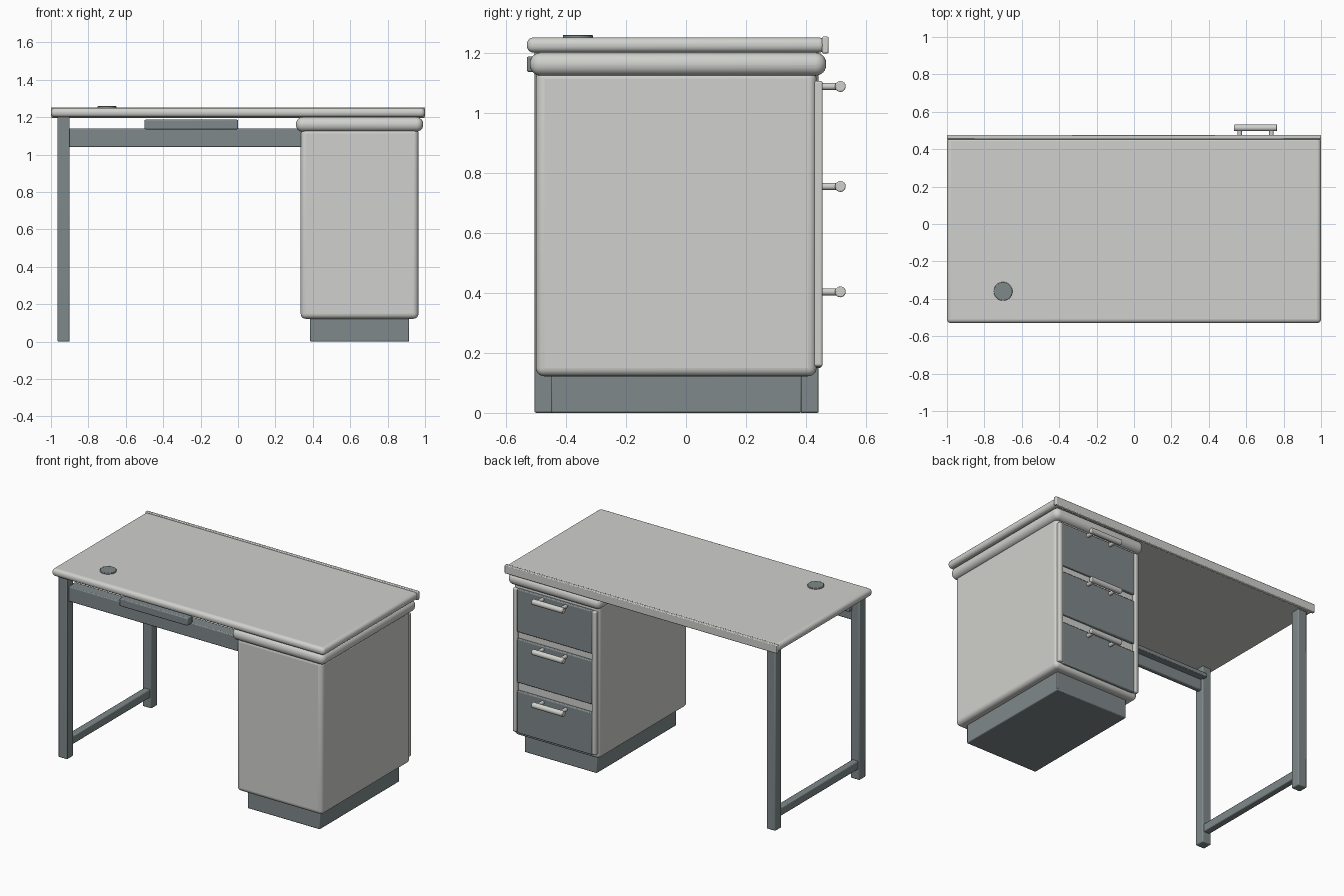
import bpy, math

cube = bpy.data.objects.get("Cube")
if cube:
    bpy.data.objects.remove(cube, do_unlink=True)


def material(name, rgb):
    m = bpy.data.materials.new(name)
    m.use_nodes = True
    m.diffuse_color = (*rgb, 1)
    bsdf = m.node_tree.nodes["Principled BSDF"]
    bsdf.inputs["Base Color"].default_value = (*rgb, 1)
    bsdf.inputs["Roughness"].default_value = 0.6
    return m


LIGHT = material("light grey", (0.63, 0.64, 0.61))
DARK = material("slate grey", (0.215, 0.25, 0.255))


def finish(obj, name, mat, bevel, segments):
    obj.name = name
    obj.data.materials.append(mat)
    if bevel:
        mod = obj.modifiers.new("rounded edges", 'BEVEL')
        mod.width = bevel
        mod.segments = segments
        mod.limit_method = 'ANGLE'
    bpy.ops.object.shade_smooth_by_angle(angle=math.radians(35))
    return obj


def box(name, x, y, z, mat, bevel=0.006, segments=2):
    """Rounded box from (min, max) pairs on each axis."""
    bpy.ops.mesh.primitive_cube_add(size=1)
    obj = bpy.context.object
    for v in obj.data.vertices:
        for i, (lo, hi) in enumerate((x, y, z)):
            v.co[i] = lo if v.co[i] < 0 else hi
    return finish(obj, name, mat, bevel, segments)


def rod(name, centre, radius, length, axis, mat, bevel=0.0):
    """Cylinder lying along the named axis."""
    rot = {'X': (0, math.pi / 2, 0), 'Y': (math.pi / 2, 0, 0), 'Z': (0, 0, 0)}[axis]
    bpy.ops.mesh.primitive_cylinder_add(vertices=32, radius=radius, depth=length,
                                        location=centre, rotation=rot)
    return finish(bpy.context.object, name, mat, bevel, 2)


# Desk top with back edge strip and cable grommet
box("desk_top", (-1, 1), (-0.53, 0.465), (1.2, 1.25), LIGHT, 0.022, 5)
box("back_edge_strip", (-1, 1), (0.453, 0.475), (1.197, 1.253), LIGHT, 0.005)
rod("cable_grommet", (-0.7, -0.36, 1.252), 0.05, 0.014, 'Z', DARK, 0.003)

# Pedestal cabinet
box("plinth", (0.385, 0.915), (-0.45, 0.385), (0, 0.14), DARK)
box("cabinet", (0.335, 0.965), (-0.5, 0.435), (0.122, 1.14), LIGHT, 0.028, 5)
box("cabinet_cap", (0.31, 0.99), (-0.52, 0.467), (1.123, 1.2), LIGHT, 0.036, 6)

# Upright strips beside the drawers
for side, x in (("right", 0.345), ("left", 0.925)):
    box(side + "_stile", (x, x + 0.03), (0.42, 0.455), (0.155, 1.105), LIGHT, 0.007, 3)

# Drawers with bar handles
for name, low, high, grip in (("top", 0.82, 1.105, 1.087),
                              ("middle", 0.485, 0.775, 0.754),
                              ("bottom", 0.15, 0.43, 0.403)):
    box(name + "_drawer", (0.375, 0.925), (0.42, 0.452), (low, high), DARK)
    rod(name + "_handle", (0.65, 0.514, grip), 0.018, 0.23, 'X', LIGHT, 0.004)
    for i, x in enumerate((0.565, 0.735)):
        rod(f"{name}_handle_post_{i + 1}", (x, 0.478, grip), 0.012, 0.07, 'Y', LIGHT)

# Leg frame
box("front_leg", (-0.965, -0.9), (-0.505, -0.44), (0, 1.205), DARK)
box("back_leg", (-0.965, -0.9), (0.378, 0.442), (0, 1.205), DARK)
box("stretcher", (-0.955, -0.91), (-0.45, 0.39), (0.07, 0.125), DARK)

# Front rail with its shelf flange and cable box
box("front_rail", (-0.91, 0.34), (-0.485, -0.455), (1.04, 1.14), DARK)
box("rail_flange", (-0.91, 0.34), (-0.47, -0.41), (1.112, 1.14), DARK, 0.004)
box("cable_box", (-0.5, 0), (-0.53, -0.475), (1.135, 1.187), DARK)
